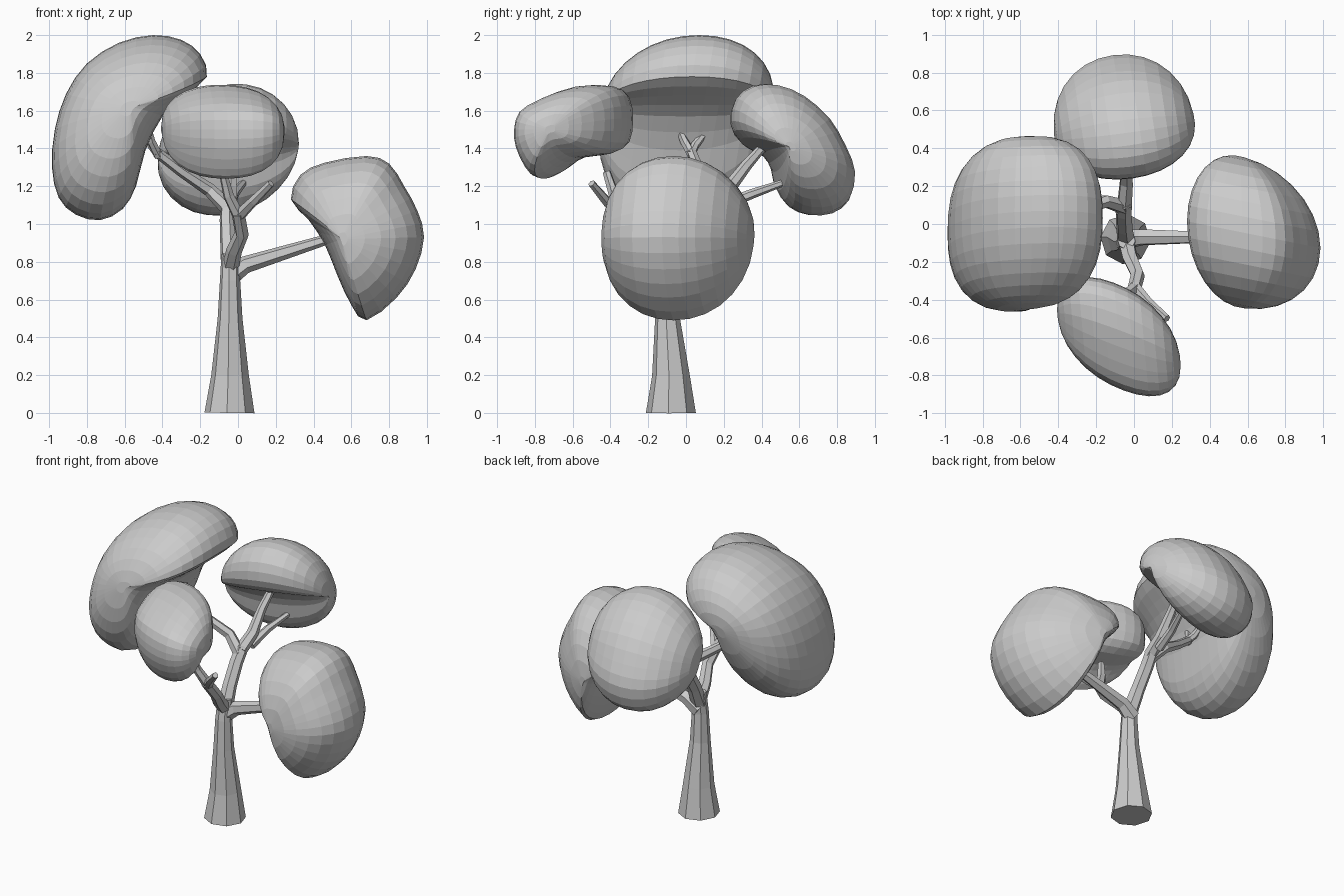
import bpy, bmesh, math
from mathutils import Vector

if "Cube" in bpy.data.objects:
    bpy.data.objects.remove(bpy.data.objects["Cube"])


def loft(name, rings):
    """Skin a list of equal-length point rings and cap both ends."""
    bm = bmesh.new()
    vs = [[bm.verts.new(p) for p in r] for r in rings]
    n = len(rings[0])
    for a, b in zip(vs, vs[1:]):
        for i in range(n):
            j = (i + 1) % n
            bm.faces.new((a[i], a[j], b[j], b[i]))
    bm.faces.new(vs[0])
    bm.faces.new(vs[-1])
    bmesh.ops.recalc_face_normals(bm, faces=bm.faces)
    me = bpy.data.meshes.new(name)
    bm.to_mesh(me)
    bm.free()
    ob = bpy.data.objects.new(name, me)
    bpy.context.collection.objects.link(ob)
    return ob


def limb(name, path, sides=6):
    """Tapered tube through (x, y, z, radius) points."""
    pts = [Vector(p[:3]) for p in path]
    u = Vector((1, 0.3, 0.1))
    rings = []
    for i, p in enumerate(pts):
        d = (pts[min(i + 1, len(pts) - 1)] - pts[max(i - 1, 0)]).normalized()
        u = (u - d * u.dot(d)).normalized()
        v = d.cross(u)
        r = path[i][3]
        rings.append([p + r * (u * math.cos(t) + v * math.sin(t))
                      for t in (2 * math.pi * (k + 0.5) / sides for k in range(sides))])
    return loft(name, rings)


def smooth_loop(pts, steps):
    """Closed Catmull-Rom resampling of a profile."""
    n, out = len(pts), []
    P = [Vector(p) for p in pts]
    for i in range(n):
        a, b, c, d = P[i - 1], P[i], P[(i + 1) % n], P[(i + 2) % n]
        for k in range(steps):
            t = k / steps
            out.append(0.5 * (2 * b + (c - a) * t + (2 * a - 5 * b + 4 * c - d) * t * t
                              + (3 * b - a - 3 * c + d) * t ** 3))
    return out


def foliage(name, axis, profile, pivot, side, power, lean=(0, 0), slices=15):
    """Bean-shaped clump: side profile shrunk towards a pivot across its width.
    power: roundness along the flat and up directions; lean: sideways drift along them."""
    pivot, side = Vector(pivot), Vector(side)
    flat = Vector((1, 0, 0)) if axis == 'x' else Vector((0, 1, 0))
    across = side.normalized()
    flat_dir = flat + across * lean[0]
    up_dir = Vector((0, 0, 1)) + across * lean[1]
    loop = smooth_loop(profile, 2)
    rings = []
    for k in range(slices):
        w = math.sin(math.radians(-86 + 172 * k / (slices - 1)))
        sf, su = ((1 - abs(w) ** p) ** (1 / p) for p in power)
        rings.append([pivot + side * w + flat_dir * sf * (p.x - pivot.dot(flat))
                      + up_dir * su * (p.y - pivot.z) for p in loop])
    return loft(name, rings)


# Trunk with flared foot
limb("trunk", [(-.045, -.08, 0, .133), (-.042, -.08, .2, .1), (-.042, -.098, .5, .066),
               (-.042, -.098, .7, .054), (-.04, -.085, .84, .048)], 8)

# Main limbs
limb("right_branch", [(-.05, -.08, .72, .055), (.04, -.07, .785, .046), (.25, -.07, .85, .037),
                      (.46, -.07, .915, .028), (.55, -.07, .95, .02)])
limb("rear_limb", [(-.04, -.09, .76, .052), (-.05, -.02, .9, .046), (-.055, .06, 1.03, .044),
                   (-.05, .12, 1.12, .042)])
limb("left_branch", [(-.05, .09, 1.08, .042), (-.15, .12, 1.18, .036), (-.3, .07, 1.28, .03),
                     (-.43, .03, 1.38, .027)])
limb("back_branch", [(-.05, .1, 1.1, .042), (-.04, .22, 1.18, .038), (-.04, .32, 1.31, .03),
                     (-.03, .4, 1.4, .025), (-.03, .52, 1.44, .015)])
limb("front_branch", [(-.04, -.09, .77, .045), (-.02, -.18, .86, .042), (.02, -.27, .95, .038),
                      (0, -.35, 1.06, .036)])

# Twigs
limb("left_twig_front", [(-.42, .035, 1.36, .026), (-.46, -.01, 1.44, .023), (-.48, -.05, 1.53, .015)])
limb("left_twig_back", [(-.42, .025, 1.37, .026), (-.46, .05, 1.42, .023), (-.48, .1, 1.48, .017)])
limb("back_twig", [(-.04, .2, 1.1, .03), (-.02, .35, 1.16, .026), (.03, .52, 1.22, .018)])
limb("front_twig_right", [(0, -.33, 1.04, .034), (.08, -.42, 1.12, .027), (.175, -.5, 1.215, .02)])
limb("front_twig_left", [(0, -.34, 1.05, .034), (-.05, -.38, 1.15, .029), (-.08, -.42, 1.275, .022)])

# Foliage clumps
foliage("left_foliage", 'x',
        [(-.165, 1.78), (-.2, 1.9), (-.3, 1.975), (-.45, 2.0), (-.63, 1.96), (-.8, 1.85), (-.91, 1.69),
         (-.97, 1.5), (-.985, 1.3), (-.95, 1.14), (-.86, 1.05), (-.73, 1.02), (-.61, 1.08), (-.54, 1.2),
         (-.49, 1.39), (-.4, 1.57), (-.28, 1.68)],
        (-.57, .005, 1.62), (0, .455, 0), (2.5, 2.1), (0, .17), 17)
foliage("right_foliage", 'x',
        [(.28, 1.13), (.33, 1.26), (.46, 1.325), (.68, 1.36), (.8, 1.32), (.88, 1.2), (.95, 1.07),
         (.985, .93), (.94, .76), (.84, .61), (.68, .49), (.6, .57), (.525, .73), (.46, .89), (.375, 1.02)],
        (.55, -.04, .92), (0, .4, 0), (2, 2.1), (-.2, 0))
foliage("back_foliage", 'y',
        [(.235, 1.54), (.26, 1.66), (.35, 1.73), (.48, 1.735), (.62, 1.68), (.76, 1.56), (.85, 1.41),
         (.9, 1.27), (.87, 1.13), (.78, 1.06), (.66, 1.05), (.56, 1.09), (.5, 1.18), (.48, 1.28),
         (.42, 1.38), (.29, 1.45)],
        (-.05, .5, 1.38), (.37, .05, .03), (2.1, 2.0), (-.15, 0))
foliage("front_foliage", 'y',
        [(-.87, 1.5), (-.84, 1.6), (-.73, 1.67), (-.56, 1.73), (-.41, 1.73), (-.34, 1.68), (-.32, 1.56),
         (-.34, 1.43), (-.43, 1.37), (-.57, 1.35), (-.66, 1.3), (-.75, 1.24), (-.81, 1.29), (-.86, 1.4)],
        (-.08, -.6, 1.5), (.325, -.12, 0), (2.2, 2.3), (-.1, 0))
